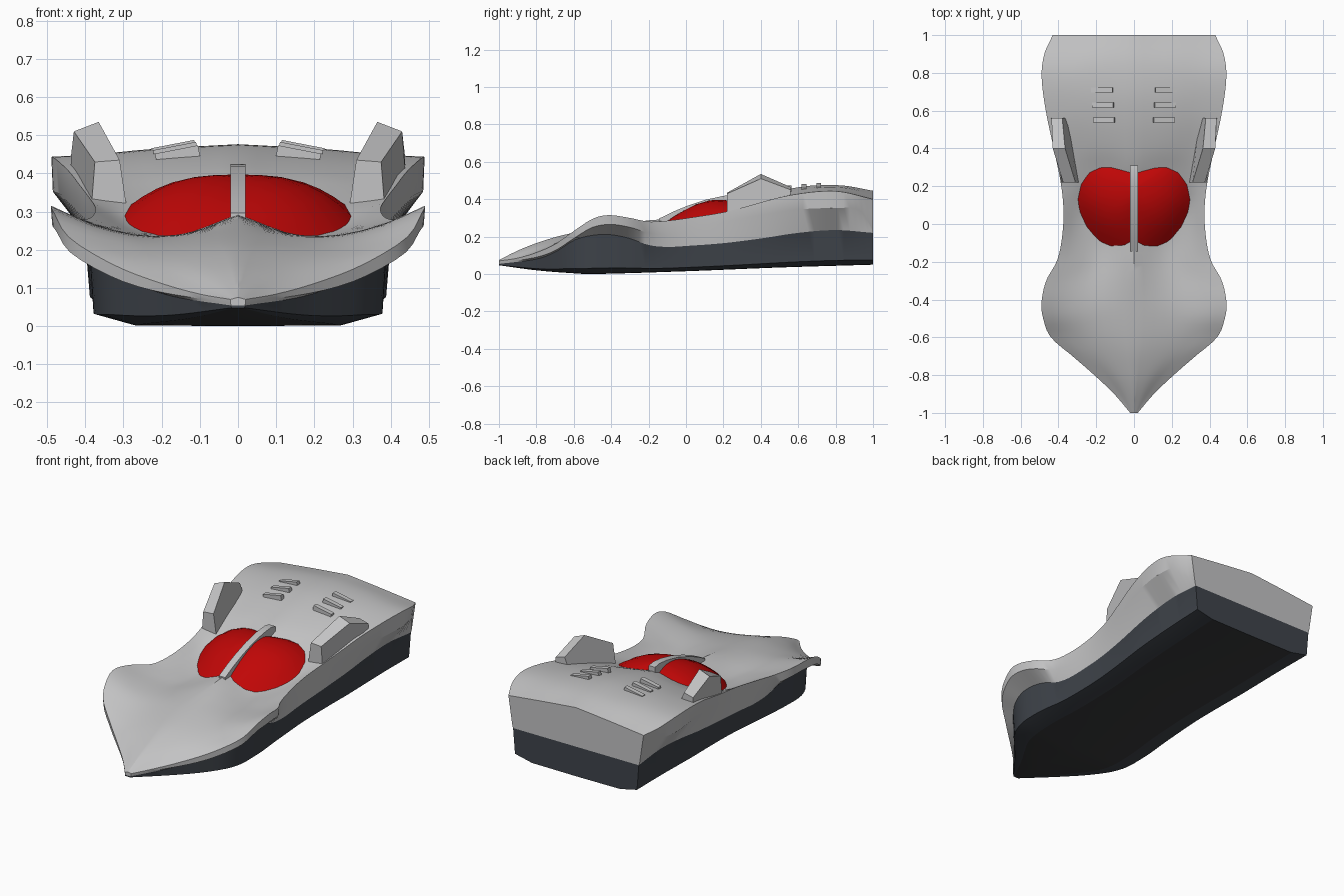
import bpy, bmesh, math
from mathutils import Matrix

if "Cube" in bpy.data.objects:
    bpy.data.objects.remove(bpy.data.objects["Cube"])


def material(name, rgb):
    m = bpy.data.materials.new(name)
    m.use_nodes = True
    m.diffuse_color = (*rgb, 1)
    m.node_tree.nodes["Principled BSDF"].inputs["Base Color"].default_value = (*rgb, 1)
    return m


GREY = material("light_grey", (0.55, 0.55, 0.555))
DARK = material("dark_slate", (0.05, 0.058, 0.07))
BLACK = material("underside_black", (0.04, 0.041, 0.043))
RED = material("canopy_red", (0.53, 0.002, 0.002))


def finish(bm, name, mats, smooth=None):
    bmesh.ops.recalc_face_normals(bm, faces=bm.faces)
    me = bpy.data.meshes.new(name)
    bm.to_mesh(me)
    bm.free()
    ob = bpy.data.objects.new(name, me)
    bpy.context.collection.objects.link(ob)
    for m in mats:
        me.materials.append(m)
    if smooth:
        bpy.ops.object.select_all(action='DESELECT')
        ob.select_set(True)
        bpy.context.view_layer.objects.active = ob
        bpy.ops.object.shade_smooth_by_angle(angle=math.radians(smooth))
    return ob


def spline(keys, t):
    """Smooth curve through (position, value) keys."""
    t = min(max(t, keys[0][0]), keys[-1][0])
    i = 0
    while i < len(keys) - 2 and t > keys[i + 1][0]:
        i += 1

    def slope(k):
        a, b = keys[max(k - 1, 0)], keys[min(k + 1, len(keys) - 1)]
        return (b[1] - a[1]) / (b[0] - a[0])
    (x0, v0), (x1, v1) = keys[i], keys[i + 1]
    h = x1 - x0
    u = (t - x0) / h
    return ((2*u**3 - 3*u**2 + 1) * v0 + (u**3 - 2*u**2 + u) * h * slope(i)
            + (3*u**2 - 2*u**3) * v1 + (u**3 - u**2) * h * slope(i + 1))


# Hull guide curves along y: half width, deck heights, lip, seam and keel
WIDTH = [(-1, .02), (-.9, .105), (-.8, .21), (-.7, .325), (-.6, .44), (-.5, .481), (-.42, .49),
         (-.3, .465), (-.2, .41), (-.1, .385), (.05, .373), (.2, .385), (.4, .425), (.6, .467),
         (.78, .489), (.9, .475), (1, .43)]
CENTRE = [(-1, .075), (-.9, .125), (-.8, .165), (-.65, .21), (-.4, .255), (-.2, .287), (-.05, .295),
          (.1, .315), (.2, .345), (.3, .388), (.4, .42), (.55, .455), (.7, .475), (.85, .472), (1, .445)]
VALLEY = [(-1, .073), (-.9, .11), (-.8, .145), (-.65, .19), (-.5, .225), (-.4, .235), (-.2, .232),
          (-.1, .235), (0, .25), (.1, .275), (.2, .32), (.3, .36), (.4, .40), (.55, .44), (.7, .462),
          (.85, .46), (1, .426)]
SHOULDER = [(-1, .071), (-.9, .095), (-.8, .125), (-.65, .185), (-.5, .25), (-.4, .262), (-.2, .25),
            (0, .255), (.1, .275), (.2, .315), (.4, .385), (.6, .435), (.8, .45), (1, .412)]
EDGE = [(-1, .07), (-.9, .085), (-.8, .115), (-.7, .16), (-.6, .23), (-.5, .295), (-.42, .315),
        (-.3, .30), (-.2, .28), (-.1, .285), (0, .298), (.2, .33), (.3, .355), (.55, .42), (.8, .443),
        (1, .40)]
LIP = [(-1, .058), (-.8, .09), (-.7, .125), (-.6, .19), (-.5, .25), (-.4, .265), (-.3, .25),
       (-.2, .22), (-.1, .21), (0, .22), (.2, .275), (.4, .315), (.6, .345), (.8, .352), (.93, .34),
       (1, .235)]
LIP_INSET = [(-1, .001), (-.5, .004), (.8, .004), (.93, .01), (1, .025)]
SEAM_W = [(-1, .018), (-.8, .18), (-.7, .27), (-.6, .35), (-.5, .385), (-.4, .39), (-.3, .385),
          (-.2, .372), (-.1, .365), (.1, .36), (.3, .37), (.5, .385), (.8, .395), (1, .40)]
SEAM_Z = [(-1, .054), (-.8, .08), (-.7, .117), (-.6, .18), (-.5, .207), (-.4, .21), (-.3, .19),
          (-.2, .155), (-.1, .145), (0, .15), (.2, .165), (.4, .19), (.6, .22), (.8, .235), (1, .22)]
KEEL = [(-1, .047), (-.8, .02), (-.6, .004), (-.5, 0), (0, .015), (.5, .035), (1, .05)]
DECK_STEPS = 9


def deck_z(x, y):
    f = abs(x) / spline(WIDTH, y)
    return spline([(0, spline(CENTRE, y)), (.45, spline(VALLEY, y)),
                   (.75, spline(SHOULDER, y)), (1, spline(EDGE, y))], f)


def half_section(y):
    w, sw, sz = spline(WIDTH, y), spline(SEAM_W, y), spline(SEAM_Z, y)
    k = max(0, spline(KEEL, y))
    pts = [(w * i / DECK_STEPS, deck_z(w * i / DECK_STEPS, y)) for i in range(DECK_STEPS + 1)]
    pts.append((w - spline(LIP_INSET, y), spline(LIP, y)))
    pts.append((sw, sz))
    pts.append((sw * .97, k + (sz - k) * .15))
    pts += [(sw * .7, k + (sz - k) * .01), (0, k)]
    return pts


# Hull: lofted sections, coloured by band
bm = bmesh.new()
STATIONS = 64
rings = []
for s in range(STATIONS + 1):
    y = -1 + 2 * s / STATIONS
    half = half_section(y)
    full = half + [(-x, z) for x, z in half[-2:0:-1]]
    rings.append([bm.verts.new((x, y, z)) for x, z in full])
n, m = len(rings[0]), len(half)
SEAM = DECK_STEPS + 2


def band(i):
    return 0 if i < SEAM else (1 if i <= SEAM + 1 else 2)


for a, b in zip(rings, rings[1:]):
    for i in range(n):
        j = (i + 1) % n
        f = bm.faces.new((a[i], a[j], b[j], b[i]))
        f.material_index = band(min(i, n - 1 - i))
for ring in (rings[0], rings[-1]):
    for i in range(m - 1):
        corners = list(dict.fromkeys((ring[i], ring[i + 1], ring[-(i + 1) % n], ring[-i % n])))
        f = bm.faces.new(corners)
        f.material_index = 0 if i < SEAM else 1
finish(bm, "hull", [GREY, DARK, BLACK], 30)

# Canopy: heart-shaped dome resting on the deck, fuller towards the sides
side = [(0, -.09), (.05, -.118), (.12, -.122), (.19, -.09), (.25, -.02), (.288, .06), (.30, .13),
        (.285, .21), (.24, .275), (.18, .303), (.12, .303), (.05, .285), (0, .27)]
outline = side + [(-x, y) for x, y in side[-2:0:-1]]
CY, CZ = .18, .397
bm = bmesh.new()
top = bm.verts.new((0, CY, CZ))
prev = None
for s in (.2, .4, .6, .75, .88, 1):
    ring = []
    for x, y in outline:
        drop = CZ - deck_z(x, y) + .004
        ring.append(bm.verts.new((x * s, CY + (y - CY) * s, CZ - drop * s ** (1.6 + 4 * abs(x)))))
    for i in range(len(ring)):
        j = (i + 1) % len(ring)
        bm.faces.new((ring[i], ring[j], prev[j], prev[i]) if prev else (ring[i], ring[j], top))
    prev = ring
bm.faces.new(prev)
finish(bm, "canopy", [RED], 40)


def slab(name, left, right, smooth=None):
    """Solid between two matching side outlines."""
    bm = bmesh.new()
    a = [bm.verts.new(p) for p in left]
    b = [bm.verts.new(p) for p in right]
    bm.faces.new(a)
    bm.faces.new(b)
    for i in range(len(a)):
        j = (i + 1) % len(a)
        bm.faces.new((a[i], a[j], b[j], b[i]))
    return finish(bm, name, [GREY], smooth)


# Canopy centre bar
bar = [(-.145, .25), (-.145, .296), (-.07, .333), (0, .362), (.1, .396), (.2, .418), (.27, .425),
       (.31, .418), (.31, .34), (.1, .30)]
slab("canopy_bar", [(-.02, y, z) for y, z in bar], [(.02, y, z) for y, z in bar], 30)

# Side fins and deck vents, mirrored left and right
inner = [(.29, .22, .30), (.31, .22, .435), (.365, .40, .535), (.38, .56, .465), (.345, .56, .38)]
outer = [(.385, .22, .30), (.375, .22, .43), (.43, .40, .51), (.437, .56, .45), (.44, .56, .38)]
for label, sx in (("left", 1), ("right", -1)):
    slab(label + "_fin", [(sx * x, y, z) for x, y, z in inner], [(sx * x, y, z) for x, y, z in outer])
    for k, (x, y, z) in enumerate([(.158, .55, .463), (.163, .63, .472), (.168, .71, .477)]):
        bm = bmesh.new()
        bmesh.ops.create_cube(bm, size=1, matrix=Matrix.Translation((sx * x, y, z - .0175))
                              @ Matrix.Rotation(sx * math.radians(11), 4, 'Y')
                              @ Matrix.Diagonal((.115, .026, .035, 1)))
        finish(bm, f"{label}_vent_{k + 1}", [GREY])
